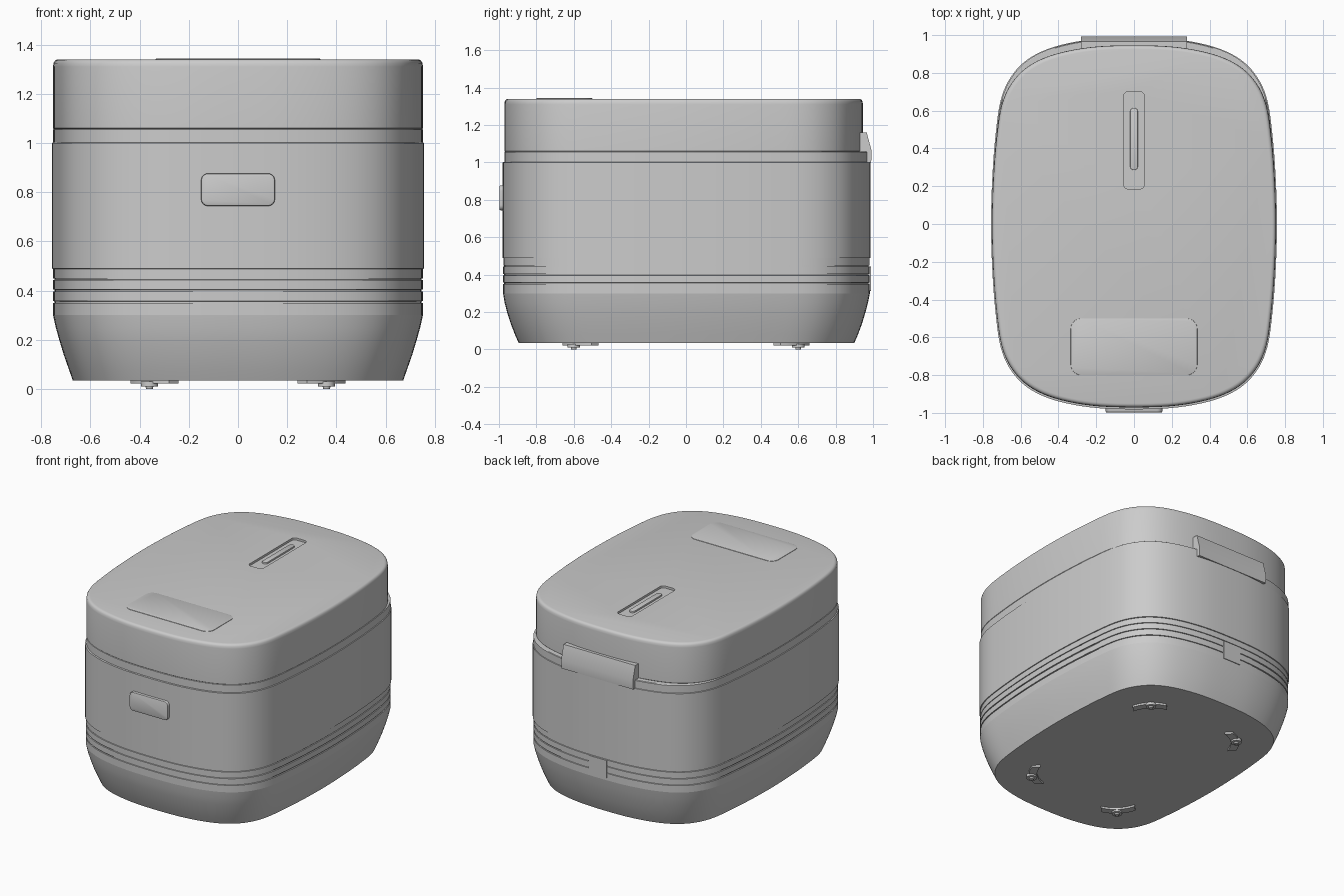
import bpy, bmesh, math
from mathutils import Vector, Matrix

if "Cube" in bpy.data.objects:
    bpy.data.objects.remove(bpy.data.objects["Cube"])

# Quarter of the rounded footprint, normalised to its half width / half length
QUARTER = [(1, 0), (.991, .25), (.968, .48), (.932, .665), (.86, .79),
           (.74, .885), (.56, .95), (.30, .99), (0, 1)]


def outline(steps=5):
    q = QUARTER
    ctrl = q[:-1] + [(-x, y) for x, y in q[:0:-1]]
    ctrl += [(-x, -y) for x, y in q[:-1]] + [(x, -y) for x, y in q[:0:-1]]
    p = [Vector(c) for c in ctrl]
    n, out = len(p), []
    for i in range(n):
        a, b, c, d = p[i - 1], p[i], p[(i + 1) % n], p[(i + 2) % n]
        for k in range(steps):
            t = k / steps
            out.append(.5 * (2 * b + (c - a) * t + (2 * a - 5 * b + 4 * c - d) * t * t
                             + (3 * b - a - 3 * c + d) * t ** 3))
    return out


SHAPE = outline()


def finish(name, bm, angle=28):
    bmesh.ops.recalc_face_normals(bm, faces=bm.faces)
    me = bpy.data.meshes.new(name)
    bm.to_mesh(me)
    bm.free()
    ob = bpy.data.objects.new(name, me)
    bpy.context.collection.objects.link(ob)
    smooth(ob, angle)
    return ob


def smooth(ob, angle=28):
    bpy.ops.object.select_all(action='DESELECT')
    ob.select_set(True)
    bpy.context.view_layer.objects.active = ob
    bpy.ops.object.shade_smooth_by_angle(angle=math.radians(angle))


def skin(name, rings):
    """Join closed loops of points into a capped solid."""
    bm = bmesh.new()
    loops = [[bm.verts.new(p) for p in r] for r in rings]
    n = len(loops[0])
    for a, b in zip(loops, loops[1:]):
        for i in range(n):
            bm.faces.new((a[i], a[(i + 1) % n], b[(i + 1) % n], b[i]))
    bm.faces.new(loops[0])
    bm.faces.new(loops[-1])
    return finish(name, bm)


def shell(name, profile):
    """profile rows: z, half width, front reach, back reach."""
    return skin(name, [[(p.x * w, p.y * (b if p.y > 0 else f), z) for p in SHAPE]
                       for z, w, f, b in profile])


def plate(name, w, h, r, depth, matrix, bevel=0):
    """Rounded rectangle extruded along local z, from 0 to depth."""
    def loop(z, inset):
        pts, rr = [], max(r - inset, .001)
        for i, (sx, sy) in enumerate([(1, 1), (-1, 1), (-1, -1), (1, -1)]):
            for k in range(7):
                a = math.radians(90 * i + 15 * k)
                pts.append(matrix @ Vector((sx * (w / 2 - r) + rr * math.cos(a),
                                            sy * (h / 2 - r) + rr * math.sin(a), z)))
        return pts
    rings = [loop(0, 0), loop(depth - bevel, 0)]
    if bevel:
        rings += [loop(depth - bevel * .3, bevel * .3), loop(depth, bevel)]
    return skin(name, rings)


# Tapered base bowl
shell("base", [(.035, .672, .895, .90), (.08, .688, .915, .92), (.14, .709, .938, .942),
               (.20, .727, .957, .960), (.25, .741, .970, .973), (.30, .752, .978, .983)])

# Grooved band around the lower body
band = [(.30, .752, .978, .983)]
for z in (.353, .40):
    for dz, inset in ((-.004, 0), (-.003, .006), (.003, .006), (.004, 0)):
        band.append((z + dz, .752 - inset, .978 - inset, .983 - inset))
band += [(.443, .752, .978, .983), (.444, .746, .972, .977), (.448, .746, .972, .977),
         (.449, .752, .976, .982), (.49, .752, .976, .982)]
shell("ribbed_band", band)

# Main body and its upper rim
shell("body", [(.488, .752, .976, .982), (.49, .757, .981, .987),
               (1.0, .757, .981, .987), (1.002, .752, .974, .984)])
shell("upper_rim", [(1.0, .752, .971, .984), (1.055, .752, .971, .984),
                    (1.058, .748, .967, .980)])

# Lid with softly rounded top edge
lid = shell("lid", [(1.055, .747, .966, .942), (1.06, .752, .971, .946),
                    (1.31, .752, .971, .946), (1.325, .750, .969, .944),
                    (1.334, .745, .964, .939), (1.338, .739, .958, .933),
                    (1.34, .731, .950, .925)])

# Steam vent recess with a raised inner bar
cutter = plate("vent_cutter", .11, .515, .025, .1, Matrix.Translation((0, .443, 1.325)))
mod = lid.modifiers.new("vent", 'BOOLEAN')
mod.object = cutter
mod.operation = 'DIFFERENCE'
mod.solver = 'EXACT'
bpy.context.view_layer.objects.active = lid
bpy.ops.object.modifier_apply(modifier=mod.name)
bpy.data.objects.remove(cutter)
smooth(lid)
plate("vent_bar", .04, .33, .019, .013, Matrix.Translation((0, .45, 1.323)), .003)

# Control panel on the lid
plate("control_panel", .67, .30, .055, .008, Matrix.Translation((0, -.65, 1.335)), .002)

# Front button and rear power inlet
front = Matrix.Rotation(math.radians(90), 4, 'X')
rear = Matrix.Rotation(math.radians(-90), 4, 'X')
plate("front_button", .30, .132, .028, .04, Matrix.Translation((0, -.958, .81)) @ front, .006)
plate("power_inlet", .14, .13, .006, .04, Matrix.Translation((0, .948, .377)) @ rear)

# Sloped hinge cover at the back
section = [(.90, 1.0), (.99, 1.0), (.993, 1.06), (.966, 1.16), (.90, 1.16)]
skin("hinge_cover", [[(x, y, z) for y, z in section] for x in (-.28, .28)])

# Curved foot pads, each with a stepped round stud
for sx in (-1, 1):
    for sy in (-1, 1):
        side = ("left" if sx < 0 else "right") + ("_front" if sy < 0 else "_back")
        arc = []
        for k in range(9):
            t = k / 4 - 1
            arc.append((t * .11, .015 - .03 * t * t))
        flat = [(u, v + .027) for u, v in arc] + [(u, v - .027) for u, v in arc[::-1]]
        c = math.sqrt(.5)
        skin("foot_pad_" + side,
             [[(sx * (.35 + c * (v + u)), sy * (.575 + c * (v - u)), z) for u, v in flat]
              for z in (.022, .04)])
        stud = [(0, .014), (.01, .016), (.0101, .034), (.03, .034)]
        skin("foot_stud_" + side,
             [[(sx * .36 + r * math.cos(i * math.pi / 12),
                sy * .60 + r * math.sin(i * math.pi / 12), z) for i in range(24)]
              for z, r in stud])
